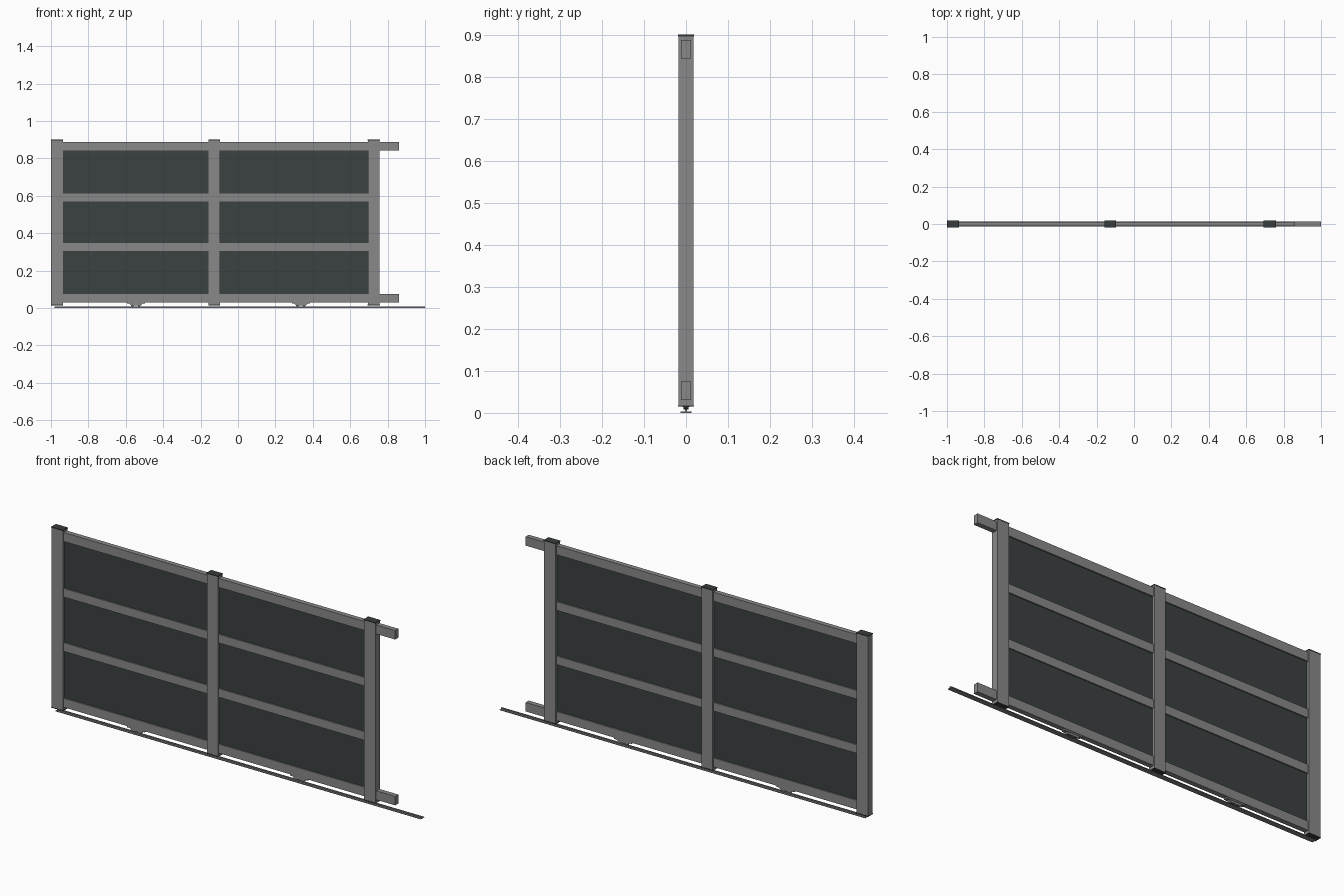
import bpy, bmesh, math
from mathutils import Matrix

if "Cube" in bpy.data.objects:
    bpy.data.objects.remove(bpy.data.objects["Cube"])


def material(name, rgb):
    m = bpy.data.materials.new(name)
    m.diffuse_color = (*rgb, 1)
    m.use_nodes = True
    m.node_tree.nodes["Principled BSDF"].inputs["Base Color"].default_value = m.diffuse_color
    return m


GREY = material("frame grey", (0.25, 0.25, 0.25))
PANEL = material("dark panel", (0.044, 0.053, 0.053))
CAP = material("cap charcoal", (0.04, 0.046, 0.046))
STEEL = material("track steel", (0.22, 0.22, 0.22))


def finish(name, bm, mat):
    me = bpy.data.meshes.new(name)
    bmesh.ops.recalc_face_normals(bm, faces=bm.faces)
    bm.to_mesh(me)
    bm.free()
    me.materials.append(mat)
    ob = bpy.data.objects.new(name, me)
    bpy.context.collection.objects.link(ob)
    return ob


def box(name, x, y, z, mat):
    """Box from (min, max) pairs."""
    bm = bmesh.new()
    bmesh.ops.create_cube(bm, size=1)
    for v in bm.verts:
        v.co = [r[0] if c < 0 else r[1] for c, r in zip(v.co, (x, y, z))]
    return finish(name, bm, mat)


def prism(name, pts, half, mat):
    """Extrude an xz profile through y = -half..half."""
    bm = bmesh.new()
    f = bm.faces.new([bm.verts.new((x, -half, z)) for x, z in pts])
    r = bmesh.ops.extrude_face_region(bm, geom=[f])
    for v in r["geom"]:
        if isinstance(v, bmesh.types.BMVert):
            v.co.y = half
    return finish(name, bm, mat)


# Posts with a slightly narrower front cover, and caps at both ends
posts = [("left", -0.999, -0.936), ("middle", -0.157, -0.096), ("right", 0.694, 0.757)]
for side, a, b in posts:
    box(f"{side}_post", (a, b), (-0.012, 0.0175), (0.018, 0.896), GREY)
    box(f"{side}_post_cover", (a + 0.001, b - 0.001), (-0.0175, -0.012), (0.018, 0.896), GREY)
    box(f"{side}_post_top_cap", (a - 0.001, b + 0.001), (-0.0185, 0.0185), (0.896, 0.9), CAP)
    box(f"{side}_post_bottom_cap", (a - 0.001, b + 0.001), (-0.0185, 0.0185), (0.015, 0.018), CAP)

# Long rails run past the right post, middle rails stop at it
rails = [("bottom", 0.031, 0.075, 0.86), ("lower_middle", 0.305, 0.347, 0.70),
         ("upper_middle", 0.571, 0.613, 0.70), ("top", 0.843, 0.887, 0.86)]
for name, lo, hi, end in rails:
    box(f"{name}_rail", (-0.94, end), (-0.012, 0.012), (lo, hi), GREY)

# Recessed panels fill each bay
for i in range(2):
    for j in range(3):
        box(f"panel_{i}_{j}", (posts[i][2] - 0.003, posts[i + 1][1] + 0.003), (-0.006, 0.006),
            (rails[j][2] - 0.003, rails[j + 1][1] + 0.003), PANEL)

# Ground track: flat strip with a raised centre rib
box("track_plate", (-0.98, 1.0), (-0.013, 0.013), (0.0, 0.003), STEEL)
box("track_rib", (-0.98, 1.0), (-0.0025, 0.0025), (0.003, 0.009), STEEL)

# Roller carriages
for n, cx in (("left", -0.546), ("right", 0.336)):
    box(f"{n}_carriage_plate", (cx - 0.048, cx + 0.048), (-0.010, 0.010), (0.024, 0.031), GREY)
    prism(f"{n}_carriage_body", [(cx - 0.036, 0.024), (cx - 0.026, 0.014),
                                 (cx + 0.026, 0.014), (cx + 0.036, 0.024)], 0.008, GREY)
    for k in (-1, 1):
        bm = bmesh.new()
        bmesh.ops.create_cone(bm, cap_ends=True, segments=20, radius1=0.009, radius2=0.009, depth=0.012,
                              matrix=Matrix.Translation((cx + k * 0.018, 0, 0.017))
                              @ Matrix.Rotation(math.pi / 2, 4, "X"))
        finish(f"{n}_roller_{k}", bm, CAP)
